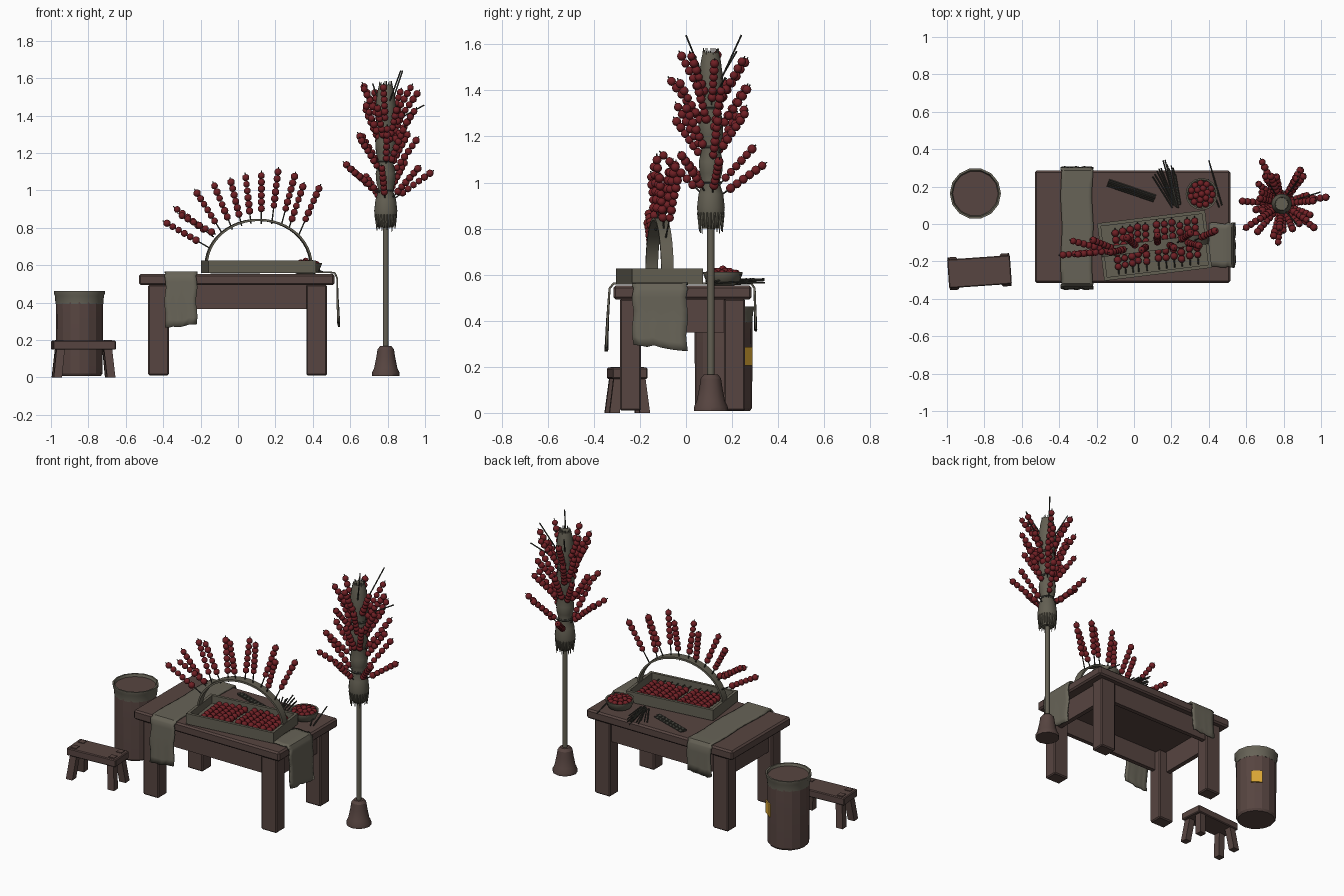
import bpy, bmesh, math, random
from mathutils import Vector, Matrix

if "Cube" in bpy.data.objects:
    bpy.data.objects.remove(bpy.data.objects["Cube"])

random.seed(4)
U = random.uniform

def material(name, c):
    m = bpy.data.materials.new(name)
    m.diffuse_color = (*c, 1)
    m.use_nodes = True
    m.node_tree.nodes["Principled BSDF"].inputs["Base Color"].default_value = m.diffuse_color
    return m

WOOD = material("brown wood", (0.095, 0.059, 0.052))
STRAW = material("olive straw", (0.125, 0.115, 0.085))
CLOTH = material("olive cloth", (0.135, 0.125, 0.095))
RED = material("candied red", (0.16, 0.014, 0.018))
STICK = material("dark stick", (0.045, 0.045, 0.036))
LABEL = material("yellow label", (0.7, 0.38, 0.035))

def finish(bm, name, mat, smooth=None, bevel=0, solid=0):
    bmesh.ops.recalc_face_normals(bm, faces=bm.faces[:])
    me = bpy.data.meshes.new(name)
    bm.to_mesh(me)
    bm.free()
    me.materials.append(mat)
    if smooth:
        me.shade_smooth()
        me.set_sharp_from_angle(angle=math.radians(smooth))
    ob = bpy.data.objects.new(name, me)
    bpy.context.collection.objects.link(ob)
    if solid:
        s = ob.modifiers.new("thickness", 'SOLIDIFY')
        s.thickness, s.offset = solid, 0
    if bevel:
        b = ob.modifiers.new("bevel", 'BEVEL')
        b.width, b.segments = bevel, 1
    return ob

def box(bm, x0, x1, y0, y1, z0, z1, M=Matrix()):
    T = Matrix.Translation(((x0+x1)/2, (y0+y1)/2, (z0+z1)/2)) @ Matrix.Diagonal((x1-x0, y1-y0, z1-z0, 1))
    bmesh.ops.create_cube(bm, size=1, matrix=M @ T)

def rod(bm, p, q, r, r2=None, n=6):
    p, q = Vector(p), Vector(q)
    d = q - p
    T = Matrix.Translation((p+q)/2) @ d.to_track_quat('Z', 'Y').to_matrix().to_4x4()
    bmesh.ops.create_cone(bm, cap_ends=True, segments=n, radius1=r, radius2=r if r2 is None else r2,
                          depth=d.length, matrix=T)

def ball(bm, p, r):
    bmesh.ops.create_icosphere(bm, subdivisions=2, radius=r, matrix=Matrix.Translation(p))

def loft(bm, rings, caps=True):
    vs = [[bm.verts.new(p) for p in ring] for ring in rings]
    n = len(vs[0])
    for a, b in zip(vs, vs[1:]):
        for i in range(n):
            bm.faces.new((a[i], a[(i+1) % n], b[(i+1) % n], b[i]))
    if caps:
        bm.faces.new(vs[0])
        bm.faces.new(vs[-1])

def lathe(bm, x, y, prof, n):
    loft(bm, [[(x+r*math.cos(2*math.pi*i/n), y+r*math.sin(2*math.pi*i/n), z) for i in range(n)]
              for r, z in prof])

def skewer(bb, bs, base, tip, n=6, gap=0.036, r=0.0195):
    base, tip = Vector(base), Vector(tip)
    d = (tip-base).normalized()
    rod(bs, base, tip + d*0.015, 0.004, 0.003, 5)
    for k in range(n):
        ball(bb, tip - d*(0.012 + gap*k), r*U(0.92, 1.06))

# ---- table
bm = bmesh.new()
box(bm, -0.53, 0.515, -0.315, 0.285, 0.493, 0.553)
finish(bm, "table_top", WOOD, bevel=0.01)
bm = bmesh.new()
for x in (-0.48, 0.365):
    for y in (-0.287, 0.165):
        box(bm, x, x+0.11, y, y+0.092, 0.01, 0.495)
finish(bm, "table_legs", WOOD, bevel=0.007)
bm = bmesh.new()
for y in (-0.265, 0.215):
    box(bm, -0.38, 0.37, y, y+0.028, 0.365, 0.495)
for x in (-0.455, 0.42):
    box(bm, x, x+0.03, -0.2, 0.17, 0.35, 0.495)
finish(bm, "table_aprons", WOOD)

# ---- cloths: a path swept sideways, with ragged hems
def cloth(name, path, across, along, width, slant):
    bm, rows, n = bmesh.new(), [], 8
    pts = [Vector(p) for p in path]
    fine = [a.lerp(b, t/4) for a, b in zip(pts, pts[1:]) for t in range(4)] + [pts[-1]]
    for k, (u, z) in enumerate(fine):
        row = []
        for i in range(n+1):
            s = i/n - 0.5
            hang = max(0, 0.53 - z)
            out = u + math.copysign(0.02*hang*math.sin(i*1.9)*1.5, u)
            zz = z + (slant*s + U(-0.006, 0.006) if hang > 0.1 else 0)
            c = across + s*width + 0.004*math.sin(k*1.3)
            row.append(bm.verts.new((c, out, zz) if along == 'y' else (out, c, zz)))
        rows.append(row)
    for a, b in zip(rows, rows[1:]):
        for i in range(n):
            bm.faces.new((a[i], a[i+1], b[i+1], b[i]))
    finish(bm, name, CLOTH, smooth=50, solid=0.009)

cloth("table_runner", [(-0.342, 0.275), (-0.338, 0.42), (-0.332, 0.54), (-0.315, 0.561), (0, 0.562),
                       (0.285, 0.561), (0.298, 0.54), (0.3, 0.36)], -0.305, 'y', 0.168, 0.01)
cloth("side_cloth", [(0.40, 0.561), (0.49, 0.562), (0.518, 0.558), (0.53, 0.53), (0.53, 0.42), (0.535, 0.285)],
      -0.113, 'x', 0.235, -0.025)

# ---- tray with arched strap handle
T = Matrix.Translation((0.11, -0.115, 0.558)) @ Matrix.Rotation(math.radians(7), 4, 'Z')
bm = bmesh.new()
box(bm, -0.285, 0.285, -0.15, 0.15, 0, 0.018, T)
for s in (-1, 1):
    a, b = sorted((s*0.155, s*0.137))
    box(bm, -0.29, 0.29, a, b, 0, 0.068, T)
    a, b = sorted((s*0.29, s*0.272))
    box(bm, a, b, -0.137, 0.137, 0, 0.068, T)
finish(bm, "tray", STRAW)
bm = bmesh.new()
rings = []
for i in range(25):
    t = math.pi*i/24
    c, s = math.cos(t), math.sin(t)
    ring = [T @ Vector((a*c, y, 0.04 + h*s)) for a, h, y in
            ((0.288, 0.25, -0.027), (0.288, 0.25, 0.027), (0.277, 0.238, 0.027), (0.277, 0.238, -0.027))]
    rings.append(ring)
loft(bm, rings)
finish(bm, "tray_handle", STRAW, smooth=40)

# ---- skewers fanned on the handle: base x, z, tip x, z
bb, bs = bmesh.new(), bmesh.new()
fan = [(-0.15, 0.69, -0.39, 0.83), (-0.13, 0.75, -0.335, 0.905), (-0.12, 0.765, -0.31, 0.87),
       (-0.09, 0.78, -0.225, 0.995), (-0.03, 0.79, -0.13, 1.035), (0.02, 0.81, -0.04, 1.055),
       (0.07, 0.82, 0.04, 1.08), (0.125, 0.82, 0.125, 1.09), (0.18, 0.82, 0.215, 1.11),
       (0.23, 0.81, 0.305, 1.085), (0.27, 0.79, 0.35, 1.03), (0.32, 0.75, 0.437, 1.02)]
for i, (x, z, tx, tz) in enumerate(fan):
    y = -0.115 + (x-0.11)*0.12
    skewer(bb, bs, (x, y, z), (tx, y + (0.045 if i % 2 else -0.03) + 0.01, tz))
finish(bb, "handle_fruit", RED, smooth=60)
finish(bs, "handle_sticks", STICK)

# ---- skewers lying in the tray
bb, bs = bmesh.new(), bmesh.new()
for i in range(11):
    x = -0.215 + 0.041*i + (0.02 if i > 4 else 0)
    skewer(bb, bs, T @ Vector((x + U(-.01, .01), -0.13, 0.04)),
           T @ Vector((x + 0.015, 0.115 + U(-.015, .01), 0.042)))
finish(bb, "tray_fruit", RED, smooth=60)
finish(bs, "tray_sticks", STICK)

# ---- bowl of loose fruit
bm = bmesh.new()
lathe(bm, 0.362, 0.16, [(0.05, 0.554), (0.07, 0.565), (0.086, 0.605), (0.086, 0.612), (0.077, 0.61), (0.062, 0.585)], 16)
finish(bm, "bowl", STRAW, smooth=40)
bm = bmesh.new()
for r, n, z in ((0, 1, 0.622), (0.031, 6, 0.612), (0.058, 11, 0.604)):
    for i in range(n):
        t = 2*math.pi*i/n + r*9
        ball(bm, (0.362 + r*math.cos(t), 0.16 + r*math.sin(t), z), 0.018)
finish(bm, "bowl_fruit", RED, smooth=60)

# ---- loose sticks on the table
bm = bmesh.new()
for i in range(8):
    o = 0.008*(i % 5)
    z = 0.558 + 0.007*(i//5)
    rod(bm, (-0.145 + o*0.4, 0.205 + o, z), (0.105 + o*0.4, 0.12 + o, z), 0.004, n=5)
for i in range(12):
    rod(bm, (0.205 + 0.004*i, 0.085 + U(0, 0.02), 0.56 + 0.005*(i % 3)),
        (0.10 + 0.011*i, 0.34 - abs(i-6)*0.012 + U(-.02, .015), 0.565 + 0.008*(i % 3)), 0.004, n=5)
rod(bm, (0.40, 0.34, 0.575), (0.47, 0.1, 0.56), 0.004, n=5)
rod(bm, (0.395, 0.24, 0.6), (0.455, 0.09, 0.56), 0.004, n=5)
finish(bm, "loose_sticks", STICK)

# ---- display pole: bell foot, pole, straw bundle
PX, PY = 0.79, 0.108
bm = bmesh.new()
lathe(bm, PX, PY, [(0.074, 0.008), (0.074, 0.025), (0.062, 0.05), (0.05, 0.11), (0.044, 0.15), (0.03, 0.167)], 12)
finish(bm, "pole_foot", WOOD, smooth=30)
bm = bmesh.new()
rod(bm, (PX, PY, 0.15), (PX, PY, 0.85), 0.016, n=10)
finish(bm, "pole", STRAW, smooth=50)
bm = bmesh.new()
lathe(bm, PX, PY, [(0.036, 0.80), (0.053, 0.83), (0.062, 0.89), (0.055, 0.95), (0.038, 1.0), (0.05, 1.04),
                   (0.054, 1.09), (0.038, 1.155), (0.053, 1.2), (0.055, 1.26), (0.04, 1.325), (0.053, 1.37),
                   (0.055, 1.45), (0.044, 1.53), (0.036, 1.565)], 14)
for i in range(22):
    t = 2*math.pi*i/22
    c, s = math.cos(t), math.sin(t)
    rod(bm, (PX + 0.053*c, PY + 0.053*s, 0.87), (PX + 0.05*c, PY + 0.05*s, U(0.775, 0.81)), 0.008, 0.002, 4)
    rod(bm, (PX + 0.036*c, PY + 0.036*s, 1.52), (PX + 0.032*c, PY + 0.032*s, U(1.565, 1.585)), 0.006, 0.002, 4)
finish(bm, "straw_bundle", STRAW, smooth=40)
bm = bmesh.new()
for r, z in ((0.042, 1.0), (0.042, 1.155), (0.045, 1.325)):
    lathe(bm, PX, PY, [(r, z-0.007), (r+0.004, z), (r, z+0.007)], 14)
finish(bm, "bundle_ties", STICK)

# ---- skewers stuck in the bundle, rising in four rings
bb, bs = bmesh.new(), bmesh.new()
for z, n, el, turn in ((0.94, 7, 40, 0.3), (1.06, 8, 54, 0.1), (1.19, 8, 60, 0.5), (1.30, 7, 63, 0.2)):
    for i in range(n):
        t = 2*math.pi*(i + turn)/n + U(-0.15, 0.15)
        e = math.radians(el + U(-9, 7))
        d = Vector((math.cos(t)*math.cos(e), math.sin(t)*math.cos(e), math.sin(e)))
        p = Vector((PX, PY, z + U(-0.03, 0.03))) + d*0.03
        skewer(bb, bs, p, p + d*U(0.25, 0.275))
for a, b in (((0.80, 0.11, 1.35), (0.995, 0.17, 1.455)), ((0.80, 0.13, 1.4), (0.88, 0.24, 1.64)),
             ((0.79, 0.09, 1.42), (0.87, 0.0, 1.64)), ((0.78, 0.12, 1.4), (0.72, 0.22, 1.57)),
             ((0.8, 0.1, 1.3), (0.9, 0.05, 1.52))):
    rod(bs, a, b, 0.004, n=5)
finish(bb, "bundle_fruit", RED, smooth=60)
finish(bs, "bundle_sticks", STICK)

# ---- barrel with cloth rim and label
BX, BY = -0.848, 0.163
bm = bmesh.new()
lathe(bm, BX, BY, [(0.115, 0.008), (0.124, 0.022), (0.126, 0.4), (0.122, 0.445)], 16)
finish(bm, "barrel", WOOD, smooth=20)
bm = bmesh.new()
lathe(bm, BX, BY, [(0.120, 0.395), (0.128, 0.393), (0.131, 0.435), (0.137, 0.45), (0.137, 0.461), (0.127, 0.461), (0.12, 0.44)], 14)
bmesh.ops.delete(bm, geom=[f for f in bm.faces if len(f.verts) > 4], context='FACES_ONLY')
finish(bm, "barrel_rim", CLOTH, smooth=40)
bm = bmesh.new()
L = Matrix.Translation((BX, BY, 0)) @ Matrix.Rotation(math.radians(52), 4, 'Z')
box(bm, 0.121, 0.13, -0.036, 0.036, 0.205, 0.285, L)
finish(bm, "barrel_label", LABEL)

# ---- stool
S = Matrix.Translation((-0.826, -0.255, 0)) @ Matrix.Rotation(math.radians(4), 4, 'Z')
bm = bmesh.new()
box(bm, -0.168, 0.168, -0.077, 0.077, 0.148, 0.196, S)
finish(bm, "stool_seat", WOOD, bevel=0.005)
bm, bt = bmesh.new(), bmesh.new()
for sx in (-1, 1):
    for sy in (-1, 1):
        def ring(x, y, z, h=0.022):
            return [S @ Vector((sx*x + a*h, sy*y + b*h, z)) for a, b in ((-1, -1), (1, -1), (1, 1), (-1, 1))]
        loft(bm, [ring(0.143, 0.066, 0.0), ring(0.127, 0.047, 0.15)])
        loft(bt, [ring(0.13, 0.043, 0.19, 0.019), ring(0.13, 0.043, 0.2, 0.019)])
finish(bm, "stool_legs", WOOD)
finish(bt, "stool_tenons", WOOD)
